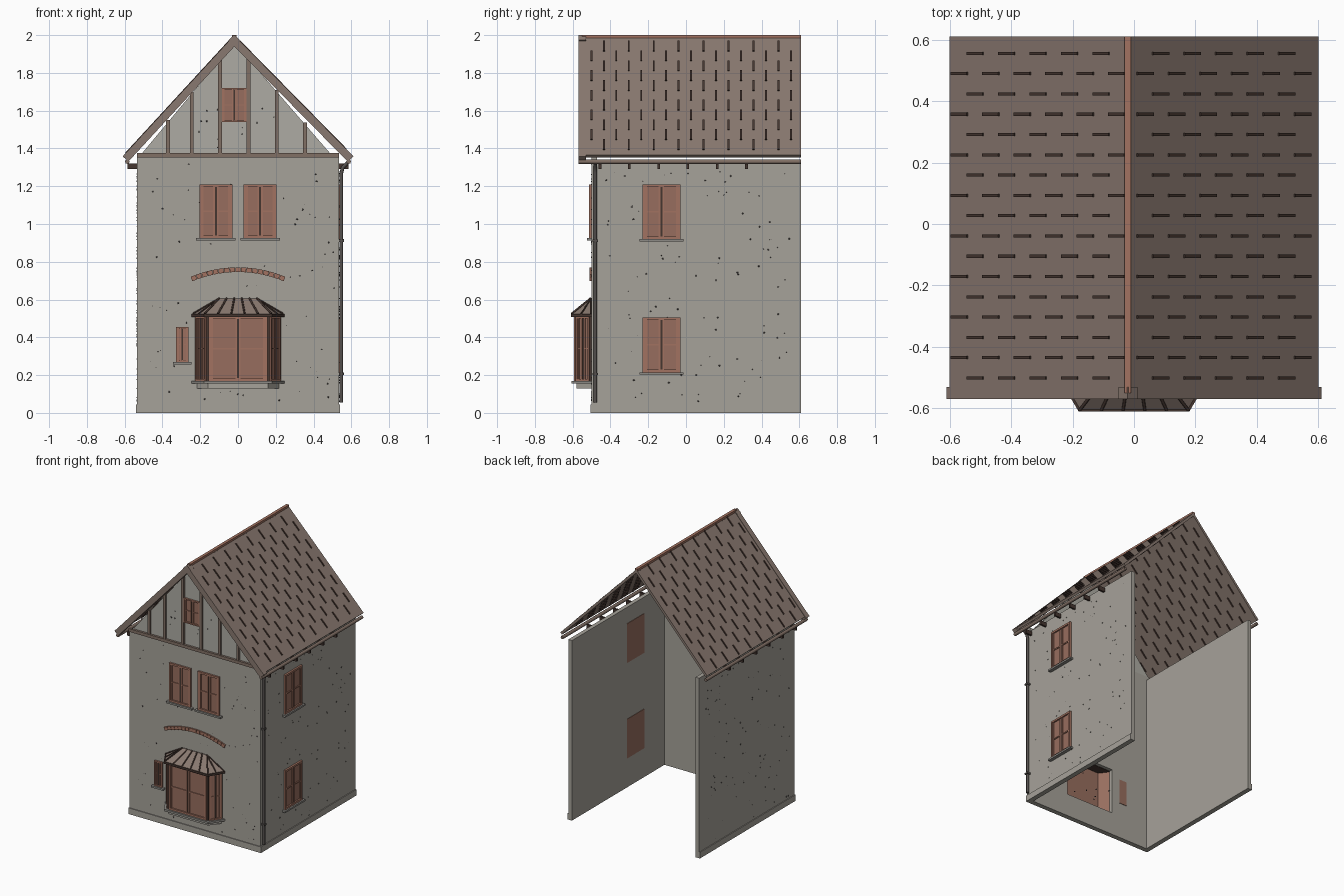
import bpy, bmesh, math, random
from mathutils import Matrix, Vector

cube = bpy.data.objects.get("Cube")
if cube:
    bpy.data.objects.remove(cube, do_unlink=True)
random.seed(4)


def material(name, r, g, b):
    m = bpy.data.materials.new(name)
    m.use_nodes = True
    m.diffuse_color = (r, g, b, 1)
    m.node_tree.nodes["Principled BSDF"].inputs["Base Color"].default_value = (r, g, b, 1)
    return m


STONE = material("grey_render", .38, .36, .32)
PLASTER = material("pale_plaster", .42, .41, .37)
TILE = material("roof_tile_brown", .25, .19, .16)
TIMBER = material("timber_brown", .22, .16, .13)
WINDOW = material("window_red_brown", .31, .155, .112)
FRAME = material("frame_red_brown", .36, .17, .12)
DARK = material("dark_brown", .06, .037, .03)
SILL = material("sill_grey", .27, .26, .24)
PIPE = material("pipe_grey", .09, .08, .075)


def finish(name, bm, mat):
    bmesh.ops.recalc_face_normals(bm, faces=bm.faces)
    mesh = bpy.data.meshes.new(name)
    bm.to_mesh(mesh)
    bm.free()
    mesh.materials.append(mat)
    obj = bpy.data.objects.new(name, mesh)
    bpy.context.collection.objects.link(obj)
    return obj


def boxes(name, mat, spans, frame=Matrix()):
    """One object from boxes, each given as x, y and z ranges in a local frame."""
    bm = bmesh.new()
    for span in spans:
        mid = Vector([(a + b) / 2 for a, b in span])
        size = [abs(b - a) for a, b in span]
        bmesh.ops.create_cube(bm, size=1, matrix=frame @ Matrix.Translation(mid) @ Matrix.Diagonal((*size, 1)))
    return finish(name, bm, mat)


def hull(name, mat, points):
    bm = bmesh.new()
    for p in points:
        bm.verts.new(p)
    bmesh.ops.convex_hull(bm, input=bm.verts)
    return finish(name, bm, mat)


def tube(name, mat, points, radius):
    curve = bpy.data.curves.new(name, "CURVE")
    curve.dimensions = "3D"
    curve.bevel_depth = radius
    curve.bevel_resolution = 2
    curve.use_fill_caps = True
    spline = curve.splines.new("POLY")
    spline.points.add(len(points) - 1)
    for sp, p in zip(spline.points, points):
        sp.co = (*p, 1)
    curve.materials.append(mat)
    obj = bpy.data.objects.new(name, curve)
    bpy.context.collection.objects.link(obj)


def window(name, at, angle, w, h, depth=.033, sill=True, bar=.014):
    """Two-light window; local -y points out of the wall, origin at bottom centre."""
    f = Matrix.Translation(at) @ Matrix.Rotation(angle, 4, "Z")
    a = w / 2
    boxes(name + "_panes", WINDOW, [((-a, a), (-.003, depth), (0, h))], f)
    y = (-.014, .002)
    boxes(name + "_frame", FRAME, [((-a, bar - a), y, (0, h)), ((a - bar, a), y, (0, h)),
                                   ((-a, a), y, (0, bar)), ((-a, a), y, (h - bar, h))], f)
    sash, y = [], (-.009, .002)
    for s in (-1, 1):
        inner, outer = s * .006, s * (a - bar)
        t = s * bar * .6
        sash += [((inner, inner + t), y, (bar, h - bar)), ((outer - t, outer), y, (bar, h - bar)),
                 ((inner, outer), y, (h / 2 - bar * .3, h / 2 + bar * .3))]
    boxes(name + "_sashes", FRAME, sash, f)
    boxes(name + "_mullion", DARK, [((-.005, .005), (-.007, .002), (bar, h - bar))], f)
    if sill:
        boxes(name + "_sill", SILL, [((-a - .017, a + .017), (-.025, .002), (-.013, 0))], f)


# Walls: open at the back, with an opening behind the bay
W, FRONT, BACK, EAVE = .535, -.5, .61, 1.33
front_y = (FRONT, FRONT + .03)
boxes("front_wall", STONE, [((-W, -.2), front_y, (0, 1.36)), ((.2, W), front_y, (0, 1.36)),
                            ((-.2, .2), front_y, (0, .17)), ((-.2, .2), front_y, (.51, 1.36))])
for side, s in (("left", 1), ("right", -1)):
    boxes(side + "_wall", STONE, [((s * (W - .03), s * W), (FRONT + .03, BACK), (0, EAVE))])
    boxes(side + "_plinth", STONE, [((s * (W - .01), s * (W + .006)), (FRONT - .006, BACK), (0, .045))])
boxes("front_plinth", STONE, [((-W, W), (FRONT - .006, FRONT + .01), (0, .045))])

# Gable with timber framing
RIDGE, TOP = -.02, 2.0
gable = [(-.52, 1.36), (.5, 1.36), (RIDGE, 1.96)]
hull("gable_wall", PLASTER, [(x, y, z) for x, z in gable for y in front_y])
posts = []
for x in (-.37, -.245, -.095, .055, .205, .355):
    top = 1.36 + .6 * (1 - abs(x - RIDGE) / (.5 if x < RIDGE else .52))
    posts.append(((x - .01, x + .01), (FRONT - .013, FRONT), (1.36, top + .01)))
boxes("gable_posts", TIMBER, posts)
boxes("gable_beam", TIMBER, [((-W, W), (FRONT - .016, FRONT), (1.353, 1.376))])

# Roof slopes, tile marks, bargeboards, gutters and brackets
for side, s, edge, first in (("left", 1, .6, .105), ("right", -1, -.6, .085)):
    run = Vector((edge - RIDGE, 0, 1.37 - TOP))
    length, d = run.length, run.normalized()
    n = Vector((-d.z, 0, d.x)) * s
    f = Matrix(((d.x, 0, n.x, RIDGE), (0, 1, 0, 0), (d.z, 0, n.z, TOP - .005), (0, 0, 0, 1)))
    boxes(side + "_roof", TILE, [((0, length), (-.53, BACK), (-.018, 0))], f)
    boxes(side + "_bargeboard", TILE, [((-.005, length + .012), (-.57, -.53), (-.038, .003))], f)
    marks = []
    for row in range(17):
        y = .555 - row * .066
        odd = row % 2
        for i in range(5 + odd):
            c = (first - .051 * odd + .1025 * i) / abs(d.x)
            half = .026 / abs(d.x)
            marks.append(((max(c - half, .005), c + half), (y - .005, y + .005), (-.024, .006)))
    boxes(side + "_tile_marks", DARK, marks, f)
    tube(side + "_gutter", TIMBER, [(s * .586, -.57, 1.33), (s * .586, BACK, 1.33)], .012)
    boxes(side + "_gutter_brackets", DARK,
          [((s * (W - .005), s * .585), (y - .007, y + .007), (1.29, 1.32))
           for y in [-.455 + .155 * i for i in range(6)]])
boxes("ridge_cap", FRAME, [((RIDGE - .011, RIDGE + .011), (-.55, BACK), (1.975, 2.0))])

# Downpipe with clips
tube("downpipe", PIPE, [(.547, -.48, .055), (.547, -.48, 1.27), (.555, -.48, 1.3), (.585, -.48, 1.33)], .01)
boxes("downpipe_clips", PIPE, [((W, .561), (-.494, -.466), (z, z + .012)) for z in (.2, .905)])

# Windows
for name, x, z, w, h in (("upper_right", -.117, .925, .175, .285), ("upper_left", .117, .925, .175, .285),
                         ("small", -.295, .27, .064, .185), ("attic", -.02, 1.54, .13, .18)):
    window(name + "_window", (x, FRONT, z), 0, w, h, sill=name != "attic", bar=.009 if w < .15 else .014)
for name, z in (("side_upper", .92), ("side_lower", .215)):
    window(name + "_window", (W, -.13, z), math.pi / 2, .2, .29)

# Brick arch above the bay
bm = bmesh.new()
for i in range(17):
    turn = Matrix.Rotation(math.radians((i - 8) * 2.68), 4, "Y")
    bmesh.ops.create_cube(bm, size=1, matrix=Matrix.Translation((0, FRONT, .12)) @ turn
                          @ Matrix.Translation((0, 0, .638)) @ Matrix.Diagonal((.0275, .02, .025, 1)))
finish("brick_arch", bm, FRAME)


# Bay window
def bay_plan(x_wall, x_front, y_front, z):
    return [(s * x, y, z) for s in (-1, 1) for x, y in ((x_wall, FRONT + .005), (x_front, y_front))]


hull("bay_base", STONE, bay_plan(.22, .16, -.58, .13) + bay_plan(.22, .16, -.58, .165))
hull("bay_sill", SILL, bay_plan(.248, .18, -.605, .155) + bay_plan(.248, .18, -.605, .17))
hull("bay_eaves", DARK, bay_plan(.248, .18, -.61, .508) + bay_plan(.248, .18, -.61, .523))
hull("bay_roof", TILE, bay_plan(.242, .175, -.605, .522)
     + [(x, y, .605) for x in (-.1, .1) for y in (FRONT, FRONT - .006)])
window("bay_front_window", (0, -.578, .17), 0, .31, .34, .012, False)
boxes("bay_corner_posts", DARK, [((x - .008, x + .008), (y - .008, y + .008), (.165, .51))
                                 for s in (-1, 1) for x, y in ((s * .16, -.576), (s * .217, -.505))])
for side, s in (("left", 1), ("right", -1)):
    window("bay_" + side + "_window", (s * .19, -.54, .17), s * math.atan2(.08, .06), .09, .34, .012, False, .01)
for i, t in enumerate((-1, -.6, -.2, .2, .6, 1)):
    tube("bay_roof_rib_%d" % i, DARK, [(t * .177, -.606, .525), (t * .1, FRONT - .005, .607)], .005)
for s in (-1, 1):
    tube("bay_side_rib", DARK, [(s * .21, -.555, .525), (s * .1, FRONT - .003, .606)], .004)
    tube("bay_wall_rib", DARK, [(s * .24, FRONT - .004, .525), (s * .1, FRONT - .004, .606)], .004)


# Pits in the wall render
def specks(name, count, place):
    bm = bmesh.new()
    for _ in range(count):
        r = random.uniform(.003, .006)
        m = Matrix.Translation(place()) @ Matrix.Diagonal((r, r, r, 1))
        bmesh.ops.create_icosphere(bm, subdivisions=1, radius=1, matrix=m)
    finish(name, bm, PIPE)


rnd = random.uniform
specks("front_specks", 90, lambda: (rnd(-.52, .52), FRONT + .002, rnd(.06, 1.32)))
specks("gable_specks", 14, lambda: (rnd(-.25, .22), FRONT + .002, rnd(1.4, 1.62)))
for side, s in (("left", 1), ("right", -1)):
    specks(side + "_specks", 100, lambda: (s * (W - .002), rnd(-.44, .55), rnd(.06, 1.28)))
